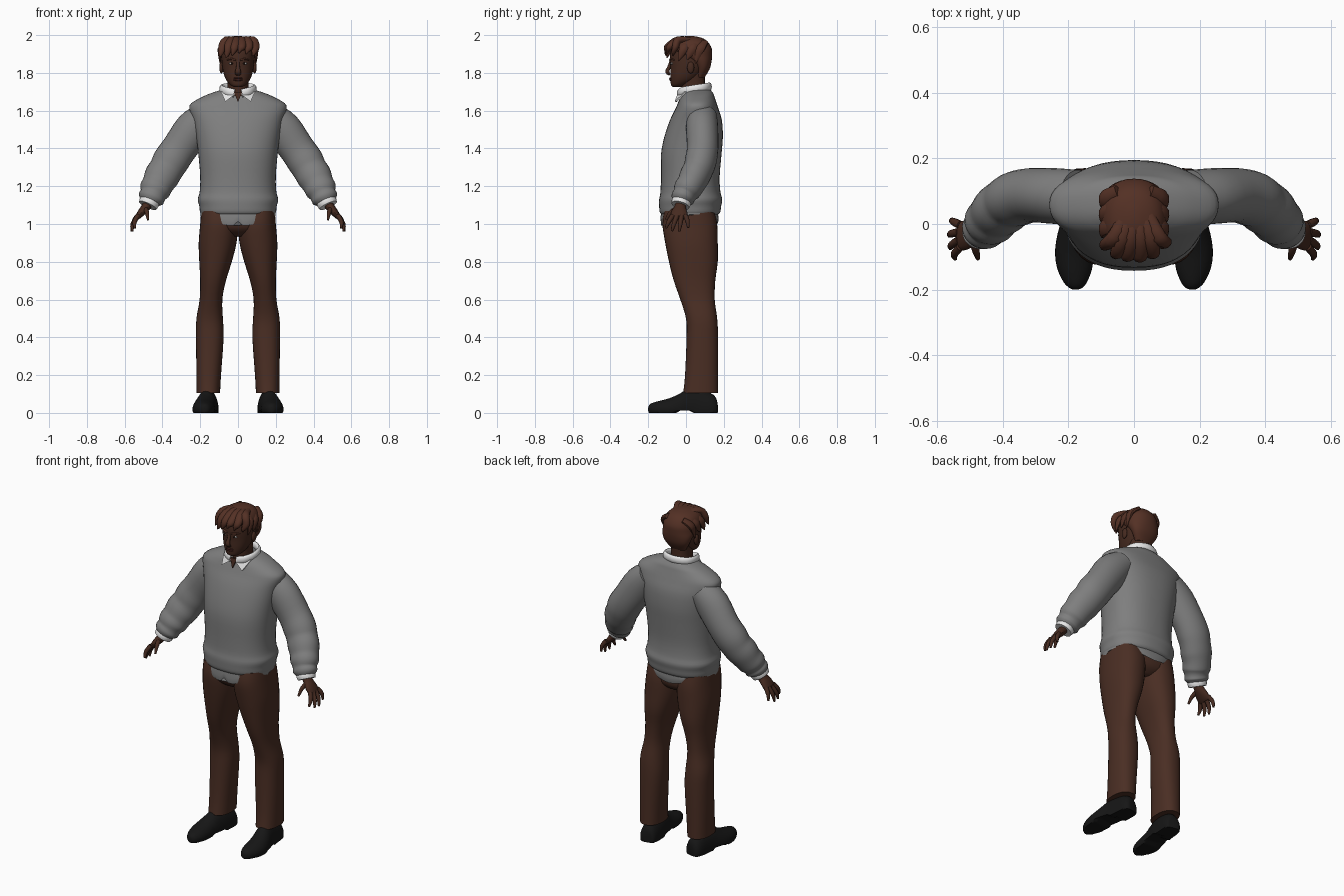
import bpy, bmesh, math
from mathutils import Vector

def colour(name, r, g, b):
    m = bpy.data.materials.new(name)
    m.diffuse_color = (r, g, b, 1)
    return m

SKIN = colour("skin", .060, .023, .014)
HAIR = colour("hair", .088, .030, .018)
WOOL = colour("grey wool", .21, .21, .21)
SHIRT = colour("white cotton", .80, .80, .80)
CLOTH = colour("brown cloth", .068, .027, .017)
LEATHER = colour("black leather", .008, .008, .008)
LIP = colour("lip", .062, .018, .014)
EYE = colour("eye white", .45, .42, .40)
IRIS = colour("dark iris", .012, .006, .004)

def smooth_rows(rows, sub=3):
    """Catmull-Rom interpolation of equal-length tuples."""
    out = []
    for i in range(len(rows) - 1):
        a, b, c, d = rows[max(i - 1, 0)], rows[i], rows[i + 1], rows[min(i + 2, len(rows) - 1)]
        for k in range(sub):
            t = k / sub
            out.append(tuple(q + .5 * t * (r - p + t * (2*p - 5*q + 4*r - s + t * (3*(q - r) + s - p)))
                             for p, q, r, s in zip(a, b, c, d)))
    return out + [rows[-1]]

def finish(name, bm, mat, mirror=False):
    bmesh.ops.recalc_face_normals(bm, faces=bm.faces)
    me = bpy.data.meshes.new(name)
    bm.to_mesh(me)
    bm.free()
    me.materials.append(mat)
    ob = bpy.data.objects.new(name, me)
    bpy.context.collection.objects.link(ob)
    if mirror:
        ob.modifiers.new("other_side", 'MIRROR')
    return ob

def skin_rings(name, rings, mat, mirror=False):
    bm = bmesh.new()
    vs = [[bm.verts.new(p) for p in ring] for ring in rings]
    n = len(rings[0])
    for a, b in zip(vs, vs[1:]):
        for i in range(n):
            bm.faces.new((a[i], a[(i + 1) % n], b[(i + 1) % n], b[i]))
    bm.faces.new(vs[0])
    bm.faces.new(vs[-1])
    return finish(name, bm, mat, mirror)

def oval(n, e=2):
    pts = []
    for i in range(n):
        c, s = math.cos(math.tau * i / n), math.sin(math.tau * i / n)
        pts.append((math.copysign(abs(c) ** (2 / e), c), math.copysign(abs(s) ** (2 / e), s)))
    return pts

def stack(name, rows, mat, n=32, e=2.2, mirror=False, fn=None):
    """Horizontal slices: (z, x centre, half width, front y, back y)."""
    rings = []
    for z, xc, hx, yf, yb in smooth_rows(rows):
        ring = [Vector((xc + hx * c, (yf + yb) / 2 + (yb - yf) / 2 * s, z)) for c, s in oval(n, e)]
        rings.append([fn(p) for p in ring] if fn else ring)
    return skin_rings(name, rings, mat, mirror)

def tube(name, rows, mat, ref=(0, 1, 0), n=16, mirror=False, fn=None, sub=3):
    """Swept ovals: (x, y, z, radius across ref, radius along ref)."""
    rows = smooth_rows(rows, sub)
    P = [Vector(r[:3]) for r in rows]
    rings = []
    for i, r in enumerate(rows):
        t = (P[min(i + 1, len(P) - 1)] - P[max(i - 1, 0)]).normalized()
        u = t.cross(Vector(ref)).normalized()
        v = u.cross(t)
        ring = [P[i] + u * c * r[3] + v * s * r[4] for c, s in oval(n)]
        rings.append([fn(p) for p in ring] if fn else ring)
    return skin_rings(name, rings, mat, mirror)

def ball(name, loc, size, mat, mirror=False):
    bm = bmesh.new()
    bmesh.ops.create_uvsphere(bm, u_segments=16, v_segments=10, radius=1)
    for v in bm.verts:
        v.co = Vector(loc) + v.co * Vector(size)
    return finish(name, bm, mat, mirror)

def plate(name, pts, mat, depth, mirror=False):
    off = Vector((0, depth, 0))
    return skin_rings(name, [[Vector(p) for p in pts], [Vector(p) + off for p in pts]], mat, mirror)

# Sweater body with the gathered waistband
stack("sweater_body", [
    (1.045, 0, .185, -.12, .16), (1.06, 0, .20, -.138, .18), (1.095, 0, .205, -.142, .186),
    (1.13, 0, .213, -.142, .192), (1.17, 0, .203, -.135, .182), (1.25, 0, .20, -.133, .178),
    (1.37, 0, .21, -.132, .188), (1.46, 0, .222, -.115, .195), (1.55, 0, .24, -.085, .19),
    (1.61, 0, .258, -.056, .172), (1.64, 0, .247, -.043, .162), (1.67, 0, .195, -.03, .152),
    (1.69, 0, .15, -.015, .145), (1.71, 0, .09, 0, .13)], WOOL, n=48, e=2.3)

# Lower hem, dipping at the front and back
def hem(p):
    if p.z < 1.04:
        p.z += .05 * min(1, abs(p.x) / .19) ** 1.5 - (.015 if p.y < 0 else 0)
        if p.y < 0 and abs(p.x) < .03:
            p.z += .03 * (1 - abs(p.x) / .03)
    return p
stack("sweater_hem", [(1.0, 0, .197, -.132, .168), (1.03, 0, .2, -.134, .172),
                      (1.09, 0, .195, -.125, .165)], WOOL, n=64, e=2.3, fn=hem)

# Sleeves with soft folds
tube("sleeve", [
    (.17, .085, 1.57, .08, .08), (.235, .085, 1.505, .098, .085), (.31, .088, 1.40, .094, .083),
    (.355, .078, 1.335, .096, .084), (.38, .065, 1.29, .091, .08), (.405, .045, 1.25, .092, .08),
    (.425, .025, 1.21, .083, .074), (.44, .005, 1.18, .082, .073), (.45, -.008, 1.155, .069, .062),
    (.46, -.018, 1.135, .07, .062), (.467, -.024, 1.118, .055, .05)], WOOL, n=28, mirror=True)
tube("shirt_cuff", [(.46, -.02, 1.135, .05, .046), (.47, -.025, 1.115, .054, .052),
                    (.478, -.03, 1.098, .05, .048)], SHIRT, n=24, mirror=True)

# Hands
tube("palm", [(.47, -.025, 1.12, .024, .03), (.487, -.03, 1.09, .024, .031),
              (.508, -.035, 1.065, .021, .042), (.528, -.036, 1.04, .015, .045),
              (.535, -.036, 1.028, .009, .04)], SKIN, mirror=True)
fingers = {"index": ((.53, -.07, 1.045), (.548, -.092, 1.01), (.545, -.106, .978)),
           "middle": ((.532, -.048, 1.042), (.556, -.064, 1.0), (.56, -.074, .962)),
           "ring": ((.532, -.024, 1.042), (.558, -.03, 1.0), (.563, -.036, .96)),
           "little": ((.53, -.003, 1.045), (.552, .008, 1.015), (.556, .012, .98)),
           "thumb": ((.492, -.045, 1.085), (.482, -.082, 1.06), (.476, -.106, 1.022))}
for key, pts in fingers.items():
    tube(key + "_finger", [(*p, r, r) for p, r in zip(pts, (.013, .0115, .006))],
         SKIN, ref=(1, 0, 0), n=10, mirror=True)

# Trousers
stack("trouser_leg", [
    (.105, .157, .062, -.015, .17), (.2, .155, .065, -.005, .17), (.4, .149, .073, .003, .17),
    (.5, .15, .07, 0, .165), (.6, .143, .06, -.03, .152), (.7, .132, .068, -.065, .155),
    (.8, .119, .086, -.09, .168), (.9, .108, .1, -.11, .168), (1.0, .1, .1, -.125, .165),
    (1.07, .1, .095, -.115, .15)], CLOTH, e=2.3, mirror=True)
stack("trouser_seat", [(.935, 0, .06, -.06, .11), (.96, 0, .13, -.1, .145), (1.0, 0, .185, -.122, .16),
                       (1.08, 0, .19, -.115, .15)], CLOTH, e=2.4)

# Shoes with a flat sole and raised arch
def sole(p):
    p.z = max(p.z, .012 if -.05 < p.y < .04 else 0)
    return p
shoe = [(.165, .150, .02, .05), (.158, .151, .04, .08), (.13, .153, .05, .105), (.06, .158, .052, .125),
        (0, .168, .054, .12), (-.04, .177, .057, .098), (-.09, .182, .059, .077),
        (-.14, .18, .052, .064), (-.18, .178, .034, .052), (-.196, .178, .018, .04), (-.2, .178, .006, .028)]
tube("shoe", [(x, y, .02, w, top - .02) for y, x, w, top in shoe], LEATHER,
     ref=(0, 0, 1), n=28, mirror=True, fn=sole)

# Neck, open shirt collar
stack("neck", [(1.64, 0, .07, -.03, .11), (1.69, 0, .058, -.025, .105), (1.74, 0, .055, -.025, .10),
               (1.80, 0, .06, -.03, .10)], SKIN, n=24)
half = [(.02, -.036, 1.692), (.06, -.022, 1.702), (.086, .03, 1.712), (.072, .095, 1.722)]
band = half + [(0, .125, 1.727)] + [(-x, y, z) for x, y, z in reversed(half)]
tube("shirt_collar", [(*p, .012, .022) for p in band], SHIRT, ref=(0, 0, 1), n=12)
plate("collar_point", [(.01, -.045, 1.69), (.05, -.038, 1.708), (.09, -.005, 1.70), (.067, -.06, 1.648)],
      SHIRT, .014, mirror=True)
plate("open_neck", [(-.022, -.044, 1.70), (.022, -.044, 1.70), (0, -.056, 1.645)], SKIN, .009)

# Head and face
stack("head", [
    (1.725, 0, .02, -.07, -.03), (1.735, 0, .04, -.079, 0), (1.76, 0, .061, -.082, .05),
    (1.79, 0, .074, -.083, .08), (1.83, 0, .083, -.083, .11), (1.87, 0, .087, -.086, .125),
    (1.92, 0, .087, -.08, .125), (1.96, 0, .07, -.05, .1), (1.98, 0, .03, -.01, .06)], SKIN)
tube("nose", [(0, -.08, 1.86, .008, .008), (0, -.09, 1.83, .009, .01), (0, -.099, 1.806, .011, .016),
              (0, -.085, 1.79, .006, .014)], SKIN, ref=(1, 0, 0), n=12)
ball("ear", (.088, .025, 1.828), (.011, .019, .031), SKIN, True)
ball("eye", (.033, -.073, 1.85), (.014, .01, .007), EYE, True)
ball("iris", (.033, -.079, 1.85), (.0065, .006, .0065), IRIS, True)
tube("eyebrow", [(.012, -.086, 1.867, .004, .004), (.035, -.081, 1.874, .005, .005),
                 (.06, -.062, 1.868, .003, .003)], HAIR, ref=(0, 0, 1), n=8, mirror=True)
for z, h in ((1.772, .005), (1.763, .006)):
    ball("lip", (0, -.081, z), (.024, .008, h), LIP)

# Hair: cap with swept locks
stack("hair_cap", [
    (1.775, 0, .05, .05, .098), (1.82, 0, .078, .05, .125), (1.86, 0, .092, .02, .135),
    (1.895, 0, .098, -.045, .138), (1.93, 0, .099, -.085, .136), (1.965, 0, .083, -.075, .115),
    (1.985, 0, .055, -.045, .085), (1.995, 0, .015, 0, .04)], HAIR)
locks = [(-.09, -.075, 1.885), (-.058, -.1, 1.88), (-.025, -.108, 1.892), (.012, -.11, 1.905),
         (.05, -.1, 1.9), (.085, -.07, 1.89)]
for i, (x, y, z) in enumerate(locks):
    tube("fringe_lock", [(x * .4 + .01, .03, 1.975, .012, .018), (x * .75 + .01, -.04, 1.974, .02, .026),
                         (x + .008, y + .015, 1.94, .018, .023), (x, y + .004, z + .02, .011, .014),
                         (x - .008, y, z, .002, .003)], HAIR, ref=(1, 0, 0), n=10)
for s in (-1, 1):
    for y, z in ((-.03, 1.865), (.015, 1.87), (.06, 1.85)):
        tube("side_lock", [(s * .05, y + .04, 1.965, .012, .02), (s * .088, y + .02, 1.935, .016, .024),
                           (s * .096, y + .005, 1.90, .01, .018), (s * .095, y - .01, z, .002, .003)],
             HAIR, n=10)

# Smooth shading with crisp edges
for ob in bpy.context.scene.objects:
    ob.select_set(True)
    bpy.context.view_layer.objects.active = ob
bpy.ops.object.shade_smooth_by_angle(angle=math.radians(45))
